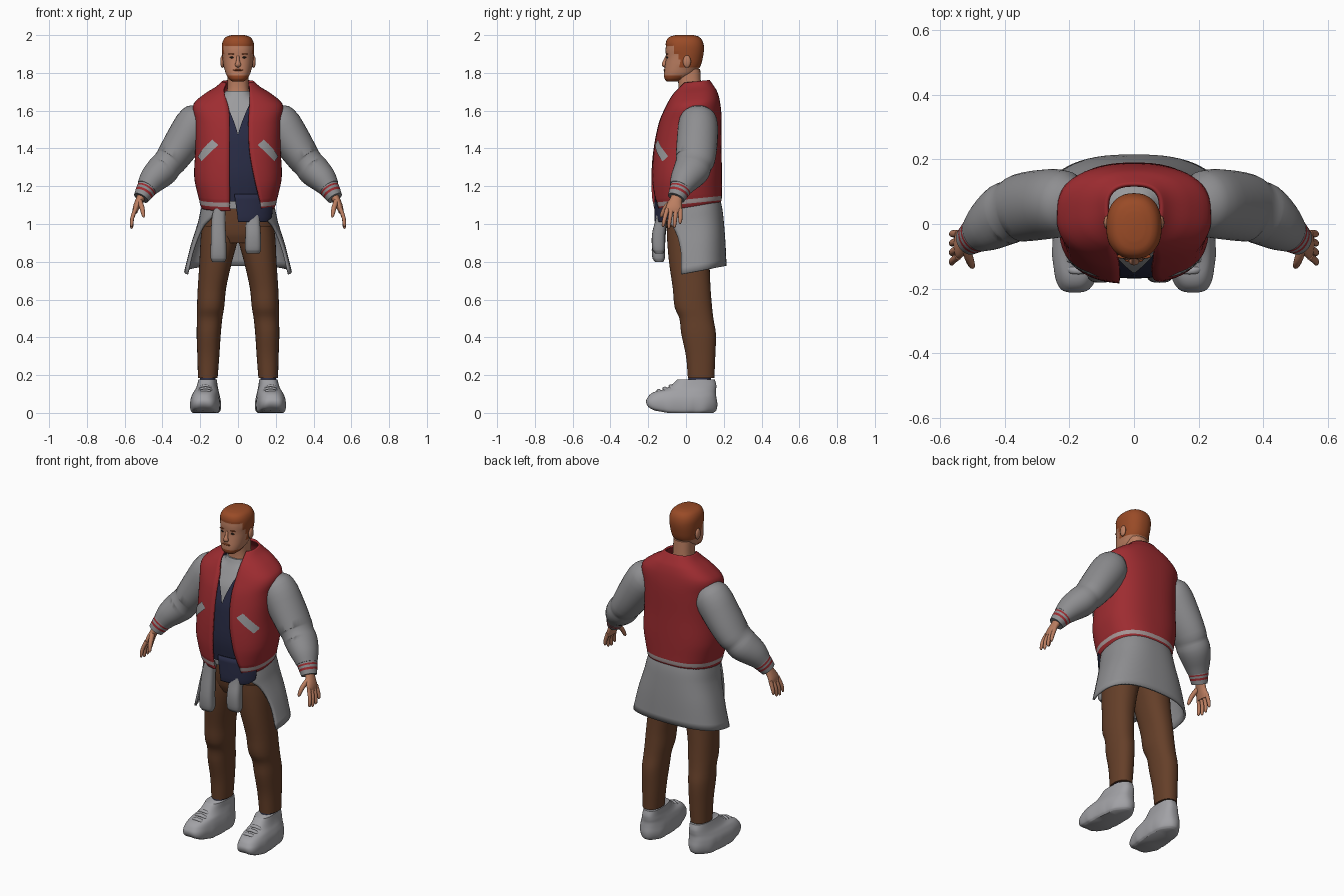
import bpy, bmesh, math
from mathutils import Vector, Matrix

cube = bpy.data.objects.get("Cube")
if cube:
    bpy.data.objects.remove(cube)


def material(name, r, g, b):
    m = bpy.data.materials.new(name)
    m.use_nodes = True
    m.diffuse_color = (r, g, b, 1)
    bsdf = m.node_tree.nodes["Principled BSDF"]
    bsdf.inputs["Base Color"].default_value = (r, g, b, 1)
    bsdf.inputs["Roughness"].default_value = 0.8
    return m


SKIN = material("skin", .50, .21, .12)
HAIR = material("auburn hair", .32, .07, .02)
RED = material("jacket red", .34, .025, .03)
GREY = material("sleeve grey", .27, .27, .28)
STRIPE = material("stripe grey", .38, .30, .30)
TEE = material("tee grey", .33, .33, .34)
NAVY = material("shirt navy", .022, .025, .06)
BROWN = material("trouser brown", .13, .05, .022)
SHOE = material("shoe grey", .36, .36, .38)
DARK = material("eye dark", .03, .02, .015)


def finish(name, bm, mats, mirror=False, thick=0, angle=50):
    """Turn a bmesh into a smooth shaded object."""
    me = bpy.data.meshes.new(name)
    bm.to_mesh(me)
    bm.free()
    ob = bpy.data.objects.new(name, me)
    bpy.context.collection.objects.link(ob)
    for m in mats:
        me.materials.append(m)
    bpy.ops.object.select_all(action='DESELECT')
    ob.select_set(True)
    bpy.context.view_layer.objects.active = ob
    bpy.ops.object.shade_smooth_by_angle(angle=math.radians(angle))
    if thick:
        ob.modifiers.new("thickness", 'SOLIDIFY').thickness = thick
    if mirror:
        ob.modifiers.new("mirror", 'MIRROR')
    return ob


def spline(rows, keys, sub):
    """Smoothly interpolate rows of numbers along rising keys."""
    n, out = len(rows), []
    for i in range(n - 1):
        h = keys[i + 1] - keys[i]
        slopes = []
        for k in (i, i + 1):
            a, b = max(k - 1, 0), min(k + 1, n - 1)
            slopes.append([(q - p) / (keys[b] - keys[a]) * h for p, q in zip(rows[a], rows[b])])
        for s in range(sub + (i == n - 2)):
            t = s / sub
            w = (2*t**3 - 3*t*t + 1, t**3 - 2*t*t + t, 3*t*t - 2*t**3, t**3 - t*t)
            out.append([w[0]*p + w[1]*m + w[2]*q + w[3]*k for p, q, m, k in
                        zip(rows[i], rows[i + 1], *slopes)])
    return out


def skin_rings(rings, closed, rule=None, warp=None):
    """Bridge rings of points, with caps when the rings are closed."""
    bm = bmesh.new()
    vs = [[bm.verts.new(p) for p in r] for r in rings]
    n = len(rings[0])
    for i in range(len(vs) - 1):
        for j in range(n if closed else n - 1):
            k = (j + 1) % n
            f = bm.faces.new((vs[i][j], vs[i][k], vs[i + 1][k], vs[i + 1][j]))
            if rule:
                f.material_index = rule(f.calc_center_median(), i)
    if closed:
        bm.faces.new(vs[0][::-1])
        f = bm.faces.new(vs[-1])
        if rule:
            f.material_index = rule(f.calc_center_median(), len(vs) - 2)
    if warp:
        for v in bm.verts:
            v.co = warp(v.co)
    return bm


def loft(name, rows, mats, seg=40, sub=4, e=.8, front=False, rule=None, warp=None, **kw):
    """Level rings: z, centre x, half width, front y, back y, and optional opening x, x."""
    rings = []
    opened = len(rows[0]) > 5
    for z, cx, rx, yf, yb, *gap in spline(rows, [r[0] for r in rows], sub):
        t0, t1 = 0, 2 * math.pi * (seg - 1) / seg
        if opened:
            a, b = (math.copysign(math.asin(min(abs(x / rx), 1) ** (1 / e)), x) for x in gap)
            t0, t1 = (b, a) if front else (a, b + 2 * math.pi)
        ring = []
        for j in range(seg):
            t = t0 + (t1 - t0) * j / (seg - 1)
            s, c = (math.copysign(abs(q) ** e, q) for q in (math.sin(t), math.cos(t)))
            ring.append(Vector((cx + rx * s, (yf + yb) / 2 - (yb - yf) / 2 * c, z)))
        rings.append(ring)
    return finish(name, skin_rings(rings, not opened, rule, warp), mats, **kw)


def tube(name, rows, mats, seg=20, sub=3, rule=None, **kw):
    """Rings across a path: x, y, z, radius in the xz plane, radius towards y."""
    keys = [0]
    for a, b in zip(rows, rows[1:]):
        keys.append(keys[-1] + math.dist(a[:3], b[:3]))
    pts = spline(rows, keys, sub)
    rings = []
    for i, (x, y, z, ru, rv) in enumerate(pts):
        t = (Vector(pts[min(i + 1, len(pts) - 1)][:3]) - Vector(pts[max(i - 1, 0)][:3])).normalized()
        v = Vector((0, 1, 0))
        v = (v - t * v.dot(t)).normalized()
        u = v.cross(t)
        angles = [2 * math.pi * j / seg for j in range(seg)]
        rings.append([Vector((x, y, z)) + u * ru * math.cos(a) + v * rv * math.sin(a) for a in angles])
    return finish(name, skin_rings(rings, True, rule), mats, **kw)


def ball(name, loc, size, mat, mirror=True):
    bm = bmesh.new()
    bmesh.ops.create_uvsphere(bm, u_segments=16, v_segments=10, radius=1,
                              matrix=Matrix.Translation(loc) @ Matrix.Diagonal((*size, 1)))
    return finish(name, bm, [mat], mirror)


# Head with swept hair and beard
def is_hair(p):
    line = 1.945 if p.y < -.065 else 1.90 if p.y < -.035 else 1.83
    return p.z > line or (p.z < 1.788 and p.y < -.03)


middle = Vector((0, -.01, 1.88))
loft("head", [(1.755, 0, .032, -.102, -.04), (1.77, 0, .05, -.114, 0), (1.80, 0, .066, -.116, .05),
              (1.84, 0, .075, -.111, .075), (1.88, 0, .08, -.106, .086), (1.92, 0, .083, -.108, .092),
              (1.95, 0, .082, -.105, .09), (1.975, 0, .073, -.098, .08), (1.99, 0, .056, -.08, .062),
              (1.997, 0, .03, -.05, .035)], [SKIN, HAIR], seg=48, e=.87,
     rule=lambda c, i: int(is_hair(c)),
     warp=lambda p: middle + (p - middle) * 1.03 if is_hair(p) and p.z > 1.8 else p)
loft("neck", [(1.66, 0, .065, -.045, .085), (1.73, 0, .056, -.04, .08), (1.82, 0, .055, -.05, .075)], [SKIN])
tube("nose", [(0, -.1, 1.89, .007, .008), (0, -.112, 1.86, .01, .01), (0, -.116, 1.843, .016, .012),
              (0, -.108, 1.833, .01, .006)], [SKIN])
ball("ears", (.083, .005, 1.86), (.011, .021, .033), SKIN)
ball("eyes", (.032, -.099, 1.882), (.012, .006, .005), DARK)
ball("eyebrows", (.034, -.1, 1.9), (.018, .007, .004), HAIR)
ball("moustache", (0, -.113, 1.815), (.028, .006, .005), HAIR, False)

# Layered tops
loft("tee", [(1.08, 0, .17, -.13, .16), (1.25, 0, .185, -.15, .17), (1.4, 0, .185, -.147, .17),
             (1.55, 0, .19, -.122, .165), (1.63, 0, .16, -.085, .15), (1.675, 0, .085, -.062, .12),
             (1.705, 0, .066, -.05, .09)], [TEE])
loft("v_neck_shirt", [(1.12, 0, .185, -.15, .17, 0, 0), (1.25, 0, .2, -.168, .175, 0, 0),
                      (1.4, 0, .2, -.162, .175, 0, 0), (1.48, 0, .2, -.152, .172, .002, -.002),
                      (1.6, 0, .185, -.114, .16, .045, -.045), (1.65, 0, .15, -.085, .14, .07, -.07)], [NAVY])
loft("shirt_tail", [(1.01, 0, .19, -.165, .15, .15, 0), (1.04, 0, .195, -.168, .155, .18, -.003),
                    (1.16, 0, .2, -.165, .16, .18, -.02)], [NAVY], front=True, thick=.008)

# Open jacket with striped hem
jacket = loft("jacket", [
    (1.085, 0, .192, -.165, .178, .125, -.04), (1.107, 0, .202, -.172, .188, .122, -.045),
    (1.13, 0, .206, -.176, .19, .12, -.045), (1.15, 0, .212, -.18, .19, .115, -.045),
    (1.25, 0, .232, -.185, .19, .09, -.045), (1.4, 0, .226, -.175, .188, .062, -.045),
    (1.55, 0, .23, -.145, .188, .055, -.045), (1.63, 0, .236, -.11, .18, .06, -.05),
    (1.685, 0, .175, -.08, .165, .062, -.068), (1.72, 0, .118, -.052, .145, .062, -.075),
    (1.75, 0, .085, -.022, .125, .06, -.065)], [RED, STRIPE], seg=56, thick=.012,
    rule=lambda c, i: int(4 <= i < 8), warp=lambda p: p + Vector((0, 0, .1 * p.y)))

# Slanted pocket welts laid onto the jacket
start, end, half = Vector((.125, -.17, 1.435)), Vector((.205, -.11, 1.345)), Vector((.017, .01, .014))
grid = [[start.lerp(end, j / 12) + half * (i / 2 - 1) for j in range(13)] for i in range(5)]
pockets = finish("pocket_welts", skin_rings(grid, False), [TEE])
wrap = pockets.modifiers.new("wrap", 'SHRINKWRAP')
wrap.target, wrap.offset, wrap.wrap_mode = jacket, .005, 'ABOVE_SURFACE'
pockets.modifiers.new("mirror", 'MIRROR')

# Sleeves, cuffs and hands
tube("sleeves", [(.18, .065, 1.585, .06, .07), (.215, .065, 1.55, .098, .1), (.28, .06, 1.45, .1, .108),
                 (.35, .05, 1.345, .088, .105), (.375, .04, 1.315, .083, .097), (.40, .03, 1.285, .086, .097),
                 (.45, -.005, 1.235, .074, .08), (.483, -.03, 1.19, .056, .06)], [GREY], seg=32, mirror=True)
tube("cuffs", [(.472, -.02, 1.205, .058, .062), (.49, -.034, 1.177, .052, .056),
               (.513, -.052, 1.138, .042, .046)], [GREY, RED], seg=28, sub=4, mirror=True,
     rule=lambda c, i: int(i in (1, 3, 5)))
tube("palms", [(.505, -.045, 1.155, .025, .03), (.525, -.055, 1.12, .02, .034), (.54, -.064, 1.085, .017, .043),
               (.546, -.066, 1.06, .012, .04)], [SKIN], mirror=True)
for i, label in enumerate(("index", "middle", "ring", "little")):
    y, drop = -.099 + .023 * i, (.985, .975, .98, 1.0)[i]
    tube(label + "_fingers", [(.543, y, 1.08, .011, .012), (.56, y * 1.2 + .006, 1.03, .01, .011),
                              (.563, y * 1.3 + .008, drop + .008, .008, .008),
                              (.562, y * 1.3 + .008, drop, .003, .003)], [SKIN], seg=12, mirror=True)
tube("thumbs", [(.52, -.075, 1.12, .014, .016), (.508, -.11, 1.085, .013, .013),
                (.5, -.13, 1.045, .009, .009), (.498, -.133, 1.035, .003, .003)], [SKIN], seg=12, mirror=True)

# Trousers
loft("hips", [(.9, 0, .13, -.08, .1), (.95, 0, .185, -.1, .13), (1.05, 0, .187, -.11, .145),
              (1.12, 0, .175, -.11, .15)], [BROWN])
loft("trouser_legs", [(.185, .16, .052, .01, .15), (.3, .157, .058, 0, .155), (.42, .155, .064, -.025, .158),
                      (.5, .15, .067, -.035, .145), (.56, .145, .072, -.06, .138), (.66, .138, .075, -.07, .13),
                      (.8, .118, .086, -.09, .125), (.92, .1, .098, -.1, .13), (.99, .1, .09, -.1, .13)],
     [BROWN], e=.9, mirror=True)

# Shirt tied round the waist, with two hanging sleeves
loft("tied_shirt", [(.74, 0, .285, -.135, .215, .275, -.275), (.88, 0, .25, -.135, .208, .24, -.24),
                    (1.0, 0, .213, -.145, .198, .19, -.19), (1.06, 0, .2, -.15, .19, .14, -.14),
                    (1.12, 0, .185, -.15, .175, .11, -.11)], [GREY], thick=.012,
     warp=lambda p: p + Vector((0, 0, .18 * p.y)))
for name, x, low in (("hanging_sleeve_right", -.103, .80), ("hanging_sleeve_left", .08, .845)):
    loft(name, [(low, x, .034, -.165, -.12), (low + .02, x, .042, -.178, -.112), (low + .1, x, .041, -.18, -.11),
                (1.03, x, .036, -.16, -.1), (1.1, x + .01, .03, -.15, -.09)], [GREY], seg=24, e=.7)

# Chunky shoes with lobed soles, straps and socks
def shoe_shape(p):
    angle = math.atan2(p.x - .17, p.y + .02)
    lobe = 1 + .03 * math.cos(11 * angle) * max(0, 1 - p.z / .1)
    lift = .02 * max(0, -p.y - .1) / .1 * max(0, 1 - p.z / .08)
    return Vector((.17 + (p.x - .17) * lobe - .06 * p.y, -.02 + (p.y + .02) * lobe, p.z + lift))


loft("shoes", [(0, .17, .066, -.17, .14), (.012, .17, .075, -.2, .155), (.045, .17, .079, -.214, .163),
               (.08, .17, .075, -.205, .16), (.108, .168, .066, -.175, .158), (.128, .166, .058, -.11, .16),
               (.15, .165, .052, -.075, .16), (.178, .163, .048, -.045, .152)], [SHOE], seg=66, e=.75,
     warp=shoe_shape, mirror=True)
for i in range(3):
    y, z = -.075 - .032 * i, .143 - .012 * i
    tube("shoe_strap_%d" % (i + 1), [(.115, y + .03, z - .045, .008, .012), (.145, y, z - .008, .008, .012),
                                     (.172, y - .005, z, .008, .012), (.2, y, z - .008, .008, .012),
                                     (.232, y + .03, z - .045, .008, .012)], [SHOE], seg=10, mirror=True)
loft("socks", [(.14, .16, .042, .0, .13), (.23, .16, .042, .025, .135)], [NAVY], seg=24, e=1, mirror=True)
